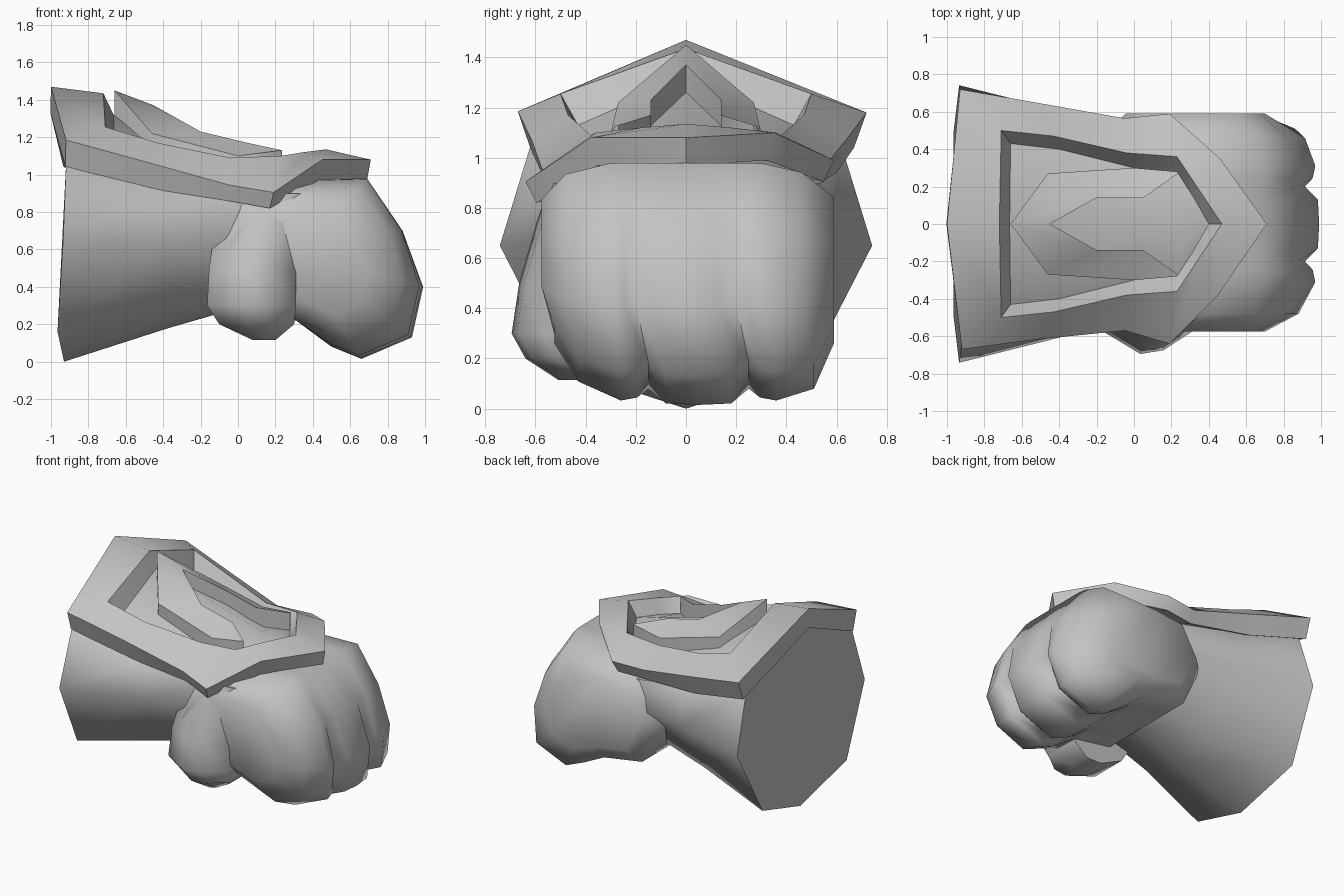
import bpy, bmesh, math

cube = bpy.data.objects.get("Cube")
if cube:
    bpy.data.objects.remove(cube, do_unlink=True)

metal = bpy.data.materials.new("plain_grey")
metal.use_nodes = True
GREY = (0.55, 0.55, 0.55, 1)
metal.diffuse_color = GREY
metal.node_tree.nodes["Principled BSDF"].inputs["Base Color"].default_value = GREY


def finish(name, bm, angle):
    bmesh.ops.remove_doubles(bm, verts=bm.verts, dist=0.0005)
    bmesh.ops.recalc_face_normals(bm, faces=bm.faces)
    mesh = bpy.data.meshes.new(name)
    bm.to_mesh(mesh)
    bm.free()
    mesh.materials.append(metal)
    obj = bpy.data.objects.new(name, mesh)
    bpy.context.collection.objects.link(obj)
    bpy.ops.object.select_all(action="DESELECT")
    obj.select_set(True)
    bpy.context.view_layer.objects.active = obj
    bpy.ops.object.shade_smooth_by_angle(angle=math.radians(angle))
    return obj


def bridge(bm, a, b):
    n = len(a)
    for i in range(n):
        j = (i + 1) % n
        bm.faces.new((a[i], a[j], b[j], b[i]))


def add_loop(bm, points):
    return [bm.verts.new(p) for p in points]


def loft(name, sections, angle):
    bm = bmesh.new()
    rings = [add_loop(bm, s) for s in sections]
    for a, b in zip(rings, rings[1:]):
        bridge(bm, a, b)
    bm.faces.new(rings[0])
    bm.faces.new(rings[-1])
    return finish(name, bm, angle)


def mirrored(half):
    """Close a half loop whose first and last points lie on y = 0."""
    return half + [(x, -y, z) for x, y, z in half[-2:0:-1]]


def ridge_fill(bm, loop):
    """Fill a mirrored loop with a crease along its middle."""
    n = len(loop) // 2
    first, last = loop[0].co, loop[n].co
    mids = [loop[0]]
    for i in range(1, n):
        x = (loop[i].co.x + loop[-i].co.x) / 2
        t = (x - first.x) / (last.x - first.x)
        mids.append(bm.verts.new((x, 0, first.z + t * (last.z - first.z))))
    mids.append(loop[n])
    for side in (1, -1):
        edge = [loop[side * i] for i in range(n)] + [loop[n]]
        for i in range(n):
            quad = dict.fromkeys((edge[i], edge[i + 1], mids[i + 1], mids[i]))
            bm.faces.new(list(quad))


# Wrist: flared cuff narrowing toward the hand
cuff = mirrored([(-.93, 0, 0), (-.965, -.49, .16), (-.935, -.742, .65),
                 (-.918, -.61, 1.08), (-.99, 0, 1.4)])
middle = mirrored([(-.37, 0, .18), (-.37, -.31, .25), (-.37, -.6, .66),
                   (-.37, -.55, .94), (-.37, 0, 1.06)])
neck = mirrored([(.15, 0, .33), (.15, -.24, .36), (.15, -.5, .66),
                 (.15, -.5, .85), (.15, 0, .93)])
loft("wrist", [cuff, middle, neck], 70)

# Hand: a curled profile swept across the fingers, pinched at the grooves
profile = [(-.05, .93), (.3, .97), (.69, .98), (.88, .7), (.99, .4), (.93, .13),
           (.66, .015), (.5, .08), (.31, .22), (0, .27), (-.18, .6)]
stations = [(-.575, .58, .62), (-.48, .84, .88), (-.31, .97, .99), (-.245, .95, 1),
            (-.2, .89, 1), (-.13, .99, 1), (0, 1, 1), (.13, .99, 1),
            (.2, .89, 1), (.245, .95, 1), (.31, .97, .99), (.46, .89, .9),
            (.59, .58, .64)]
sections = []
for y, low, high in stations:
    ring = []
    for x, z in profile:
        if z > .65:
            k = high
        elif x < .4:
            k = min(1, low + .14)
        else:
            k = low
        skew = .05 if z < .3 and y < .5 else 0
        ring.append((.3 + (x - .3) * k, y + skew, .6 + (z - .6) * k))
    sections.append(ring)
loft("hand", sections, 70)

# Thumb: rounded block on the front side, merging into the fist at its top
thumb = []
for z, x0, x1, y in [(.9, -.09, .5, -.54), (.76, -.115, .42, -.59),
                     (.5, -.155, .31, -.665), (.3, -.165, .31, -.695),
                     (.2, -.1, .3, -.64), (.115, .08, .2, -.51)]:
    w = x1 - x0
    side = y + .12
    thumb.append([(x0, -.25, z), (x0, side, z), (x0 + w * .42, y, z),
                  (x0 + w * .68, y + .02, z), (x1, side, z), (x1, -.25, z)])
loft("thumb", thumb, 70)

# Back plate: folded shield with a sunken panel
outer = [(-1, 0, 1.47), (-.92, -.67, 1.185), (-.5, -.615, 1.07), (-.05, -.57, .945),
         (.19, -.64, .905), (.45, -.38, 1.08), (.71, 0, 1.08), (.46, .35, 1.1),
         (.19, .59, .99), (-.05, .565, .98), (-.5, .645, 1.08), (-.93, .72, 1.18)]
opening = mirrored([(-.72, 0, 1.435), (-.71, -.5, 1.255), (-.43, -.47, 1.17),
                    (-.04, -.38, 1.09), (.23, -.36, 1.1), (.35, -.18, 1.12),
                    (.47, 0, 1.135)])
floor = mirrored([(-.665, 0, 1.32), (-.66, -.43, 1.13), (-.4, -.4, 1.06),
                  (0, -.3, .99), (.23, -.28, 1), (.32, -.14, 1.02), (.4, 0, 1.03)])
under = [(x - (.02 if x > 0 else .003), y * .93,
          z - (.14 if x < -.4 else .11 if x > .4 else .085)) for x, y, z in outer]
bm = bmesh.new()
loops = [add_loop(bm, pts) for pts in (under, outer, opening, floor)]
for a, b in zip(loops, loops[1:]):
    bridge(bm, a, b)
ridge_fill(bm, loops[0])
ridge_fill(bm, loops[-1])
finish("back_plate", bm, 48)

# Raised crest: a pointed U inside the panel, open toward the knuckles
crest_out = [(-.66, 0, 1.45), (-.46, -.27, 1.22), (0, -.3, 1.1), (.23, -.28, 1.13)]
crest_in = [(-.45, 0, 1.37), (-.2, -.14, 1.23), (.05, -.14, 1.17), (.235, -.27, 1.13)]
bm = bmesh.new()
for s in (1, -1):
    rows = []
    for pts, drop in ((crest_out, 0), (crest_in, 0), (crest_in, .2), (crest_out, .2)):
        rows.append(add_loop(bm, [(x, s * y, z - drop) for x, y, z in pts]))
    for a, b in zip(rows, rows[1:] + rows[:1]):
        for i in range(3):
            bm.faces.new((a[i], a[i + 1], b[i + 1], b[i]))
    bm.faces.new([r[-1] for r in rows])
finish("raised_crest", bm, 60)
